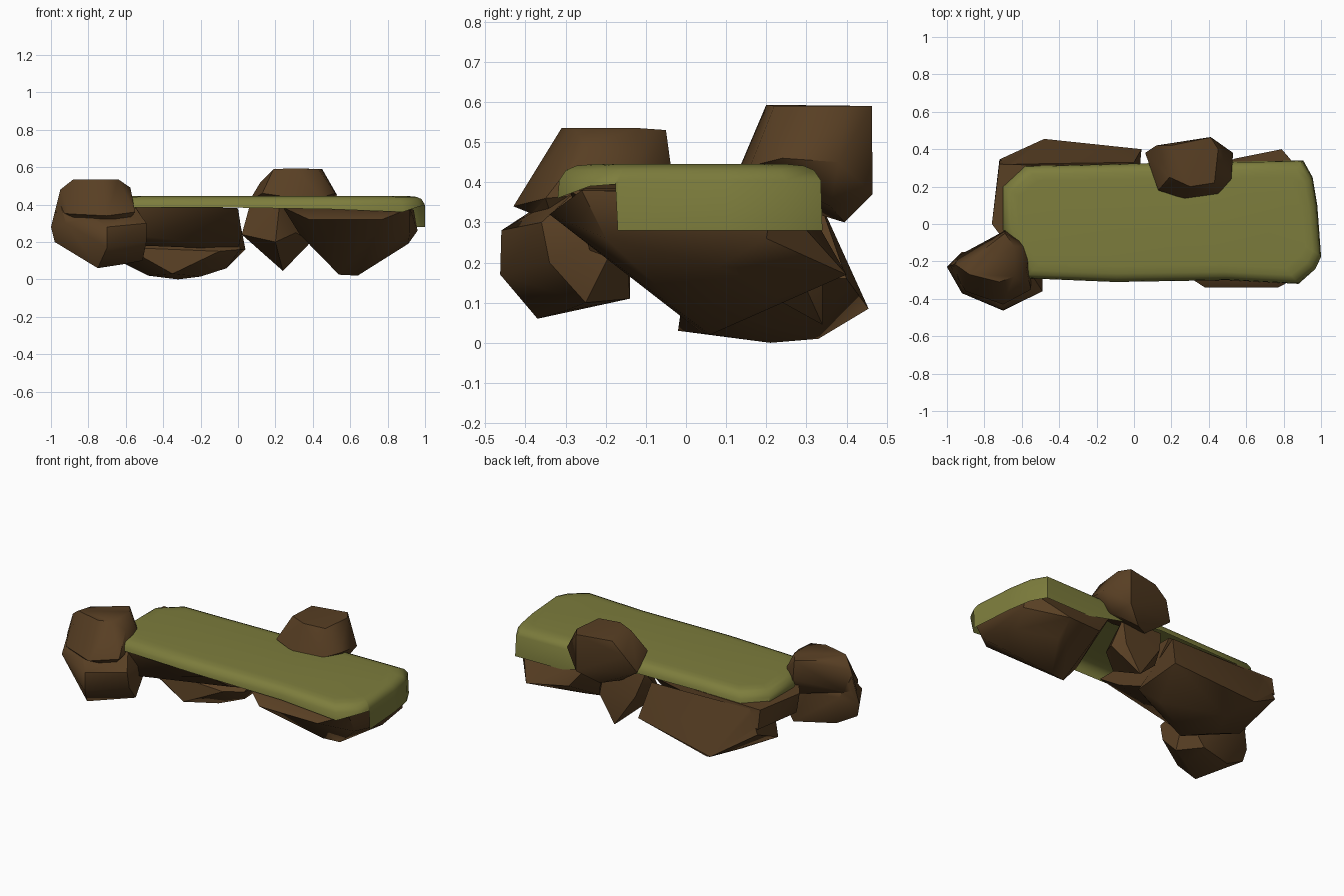
import bpy, bmesh

def material(name, rgb):
    m = bpy.data.materials.new(name)
    m.diffuse_color = (*rgb, 1)
    return m

GRASS = material("grass_green", (0.205, 0.205, 0.046))
ROCK = material("rock_brown", (0.097, 0.049, 0.017))

def add_object(name, bm, mat):
    bmesh.ops.recalc_face_normals(bm, faces=bm.faces[:])
    me = bpy.data.meshes.new(name)
    bm.to_mesh(me)
    bm.free()
    me.materials.append(mat)
    ob = bpy.data.objects.new(name, me)
    bpy.context.collection.objects.link(ob)
    return ob

def activate(ob):
    bpy.ops.object.select_all(action='DESELECT')
    ob.select_set(True)
    bpy.context.view_layer.objects.active = ob

def smooth(ob, angle):
    activate(ob)
    bpy.ops.object.shade_smooth_by_angle(angle=angle)

def hull(name, points):
    bm = bmesh.new()
    vs = [bm.verts.new(p) for p in points]
    bmesh.ops.convex_hull(bm, input=vs)
    loose = [v for v in bm.verts if not v.link_faces]
    bmesh.ops.delete(bm, geom=loose, context='VERTS')
    return add_object(name, bm, ROCK)

def boulder(name, *lobes):
    """Faceted rock: union of convex lobes, each given by a few corner points."""
    ob = hull(name, lobes[0])
    for pts in lobes[1:]:
        other = hull("lobe", pts)
        mod = ob.modifiers.new("join", 'BOOLEAN')
        mod.operation, mod.solver, mod.object = 'UNION', 'EXACT', other
        activate(ob)
        bpy.ops.object.modifier_apply(modifier=mod.name)
        bpy.data.objects.remove(other)
    smooth(ob, 0.75)

# Left boulder: cap above a wider base
boulder("left_boulder", [
    (-.88, -.27, .535), (-.72, -.31, .535), (-.64, -.28, .535), (-.64, -.12, .535), (-.69, -.05, .53),
    (-.86, -.18, .53), (-.95, -.22, .48), (-.575, -.25, .49), (-.9, -.36, .35), (-.7, -.43, .34),
    (-.55, -.35, .36), (-.56, -.12, .38), (-.69, -.035, .42), (-.94, -.17, .36), (-.98, -.23, .36),
    (-.85, -.33, .3), (-.6, -.33, .3), (-.65, -.1, .3)], [
    (-1, -.23, .28), (-.92, -.37, .3), (-.7, -.46, .28), (-.49, -.36, .3), (-.49, -.15, .3),
    (-.96, -.215, .44), (-.56, -.25, .4),
    (-.72, -.14, .31), (-.92, -.15, .33), (-.98, -.24, .2), (-.7, -.463, .17), (-.49, -.34, .2),
    (-.75, -.37, .06), (-.51, -.25, .1), (-.62, -.3, .08), (-.85, -.22, .13), (-.62, -.14, .11)])

# Boulder breaking through the back edge
boulder("back_boulder", [
    (.19, .25, .59), (.3, .2, .593), (.43, .22, .59), (.45, .4, .59), (.41, .463, .59), (.2, .42, .59),
    (.06, .38, .42), (.12, .42, .52), (.41, .465, .37), (.53, .38, .45), (.52, .24, .46), (.45, .16, .44),
    (.27, .135, .44), (.13, .18, .46), (.3, .395, .3), (.2, .33, .32), (.45, .36, .34)])

# Left underside: shelf in front, deeper lobe whose back leans inward at the top
boulder("left_under_rock", [
    (-.72, .32, .38), (-.76, 0, .37), (-.55, -.28, .4), (0, -.29, .38), (0, .3, .38), (-.45, .31, .38),
    (-.5, -.24, .23), (.02, -.1, .25), (-.74, 0, .25), (-.5, -.1, .18), (0, .1, .16), (-.72, .34, .27)], [
    (.04, .4, .16), (-.6, 0, .17), (-.72, .345, .24), (-.48, .455, .085), (-.1, 0, .15), (.01, .05, .16),
    (0, .33, .36), (-.65, .32, .37), (-.68, .09, .12), (-.48, .15, .02), (-.32, .21, 0),
    (-.37, .33, .01), (-.2, .1, .015), (-.35, -.02, .03), (-.06, .15, .06)])

# Middle underside rock
boulder("middle_under_rock", [
    (.02, .2, .24), (.24, .34, .045), (.39, .27, .2), (.31, .13, .25), (.22, .1, .38), (.06, .3, .385),
    (.33, .3, .38), (.1, .34, .25), (.34, .34, .2), (.2, .06, .2)])

# Right underside: broad rock tapering to a low point
boulder("right_under_rock", [
    (.24, -.25, .385), (.92, -.26, .38), (.94, .22, .37), (.4, .28, .38), (.38, -.34, .32), (.77, -.34, .32),
    (.92, -.2, .26), (.33, -.1, .24), (.4, 0, .2), (.54, .04, .025), (.64, .06, .02), (.91, .08, .19),
    (.96, .2, .26), (.79, .4, .17), (.54, .35, .2), (.75, .25, .12)])

# Grass cover: open shell with rounded shoulder and a hem of varying depth (x, y, hem z)
hem = [(-.58, -.29, .385), (-.1, -.31, .385), (.5, -.3, .375), (.88, -.32, .36), (.97, -.24, .39),
       (1, -.176, .395), (1, -.17, .28), (.98, .1, .28), (.955, .25, .28), (.905, .34, .28), (.6, .335, .28),
       (.3, .33, .35), (.08, .325, .385), (-.3, .315, .385), (-.58, .31, .38), (-.7, .2, .38),
       (-.7, -.03, .38), (-.64, -.18, .38)]
bm = bmesh.new()
rings = []
for inset, z in ((0, None), (.004, .405), (.02, .43), (.045, .441), (.085, .445)):
    fx, fy = 1 - inset / .86, 1 - inset / .32
    rings.append([bm.verts.new((.14 + (x - .14) * fx, .01 + (y - .01) * fy, z or h)) for x, y, h in hem])
n = len(hem)
for lo, hi in zip(rings, rings[1:]):
    for i in range(n):
        j = (i + 1) % n
        bm.faces.new((lo[i], lo[j], hi[j], hi[i]))
bm.faces.new(rings[-1])
smooth(add_object("grass_cover", bm, GRASS), 0.8)
